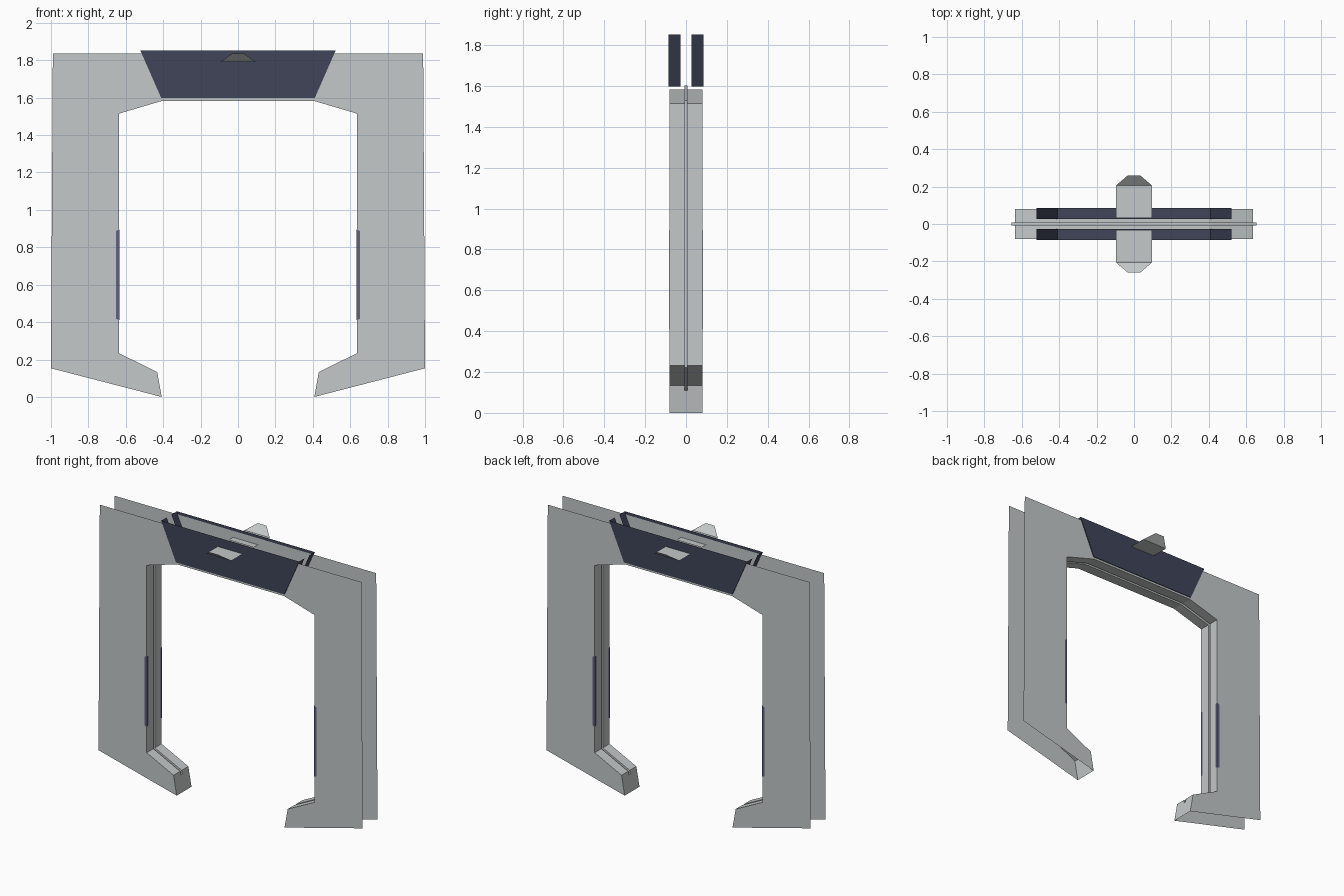
import bpy
from mathutils import Vector

if "Cube" in bpy.data.objects:
    bpy.data.objects.remove(bpy.data.objects["Cube"])


def material(name, rgb):
    m = bpy.data.materials.new(name)
    m.diffuse_color = (*rgb, 1)
    m.use_nodes = True
    m.node_tree.nodes["Principled BSDF"].inputs["Base Color"].default_value = m.diffuse_color
    return m


GREY = material("light grey", (0.55, 0.58, 0.58))
NAVY = material("dark navy", (0.05, 0.06, 0.10))
PURPLE = material("dusk purple", (0.12, 0.12, 0.22))


def build(name, polys, mat):
    """polys: list of (points, hint); each face is turned to look along its hint."""
    verts, faces = [], []
    for pts, hint in polys:
        pts = [Vector(p) for p in pts]
        n = Vector((0, 0, 0))
        for a, b in zip(pts, pts[1:] + pts[:1]):
            n += a.cross(b)
        if n.dot(Vector(hint)) < 0:
            pts.reverse()
        idx = []
        for p in pts:
            t = tuple(round(c, 5) for c in p)
            if t not in verts:
                verts.append(t)
            idx.append(verts.index(t))
        faces.append(idx)
    me = bpy.data.meshes.new(name)
    me.from_pydata(verts, [], faces)
    me.materials.append(mat)
    ob = bpy.data.objects.new(name, me)
    bpy.context.collection.objects.link(ob)
    return ob


def mirrored(half):
    return [(-x, z) for x, z in reversed(half)] + half


D = 0.08    # half depth of the frame
G = 0.008   # half width of the groove
inner = [(0.405, 1.583), (0.635, 1.515), (0.635, 0.233), (0.432, 0.133)]
groove = [(0.408, 1.602), (0.654, 1.528), (0.654, 0.221), (0.428, 0.109)]
tip = (0.408, 0.0)
outer = [tip, (1.0, 0.153), (0.99, 1.835)]
outline = mirrored(inner + outer)
outline = [(-x, z) for x, z in reversed(inner)] + inner + outer \
    + [(-x, z) for x, z in reversed(outer)]

# front and back frame sheets
for s, label in ((-1, "front"), (1, "back")):
    build(label + "_frame_sheet",
          [([(x, s * D, z) for x, z in outline], (0, s, 0))], GREY)

# inner wall with centre groove, plus the foot end faces
P, Q = mirrored(inner), mirrored(groove)
rows = [(P, -D), (P, -G), (Q, -G), (Q, G), (P, G), (P, D)]
centre = Vector((0, 0, 0.9))
walls = []
for (pa, ya), (pb, yb) in zip(rows, rows[1:]):
    for i in range(len(P) - 1):
        quad = [(pa[i][0], ya, pa[i][1]), (pa[i + 1][0], ya, pa[i + 1][1]),
                (pb[i + 1][0], yb, pb[i + 1][1]), (pb[i][0], yb, pb[i][1])]
        mid = sum((Vector(p) for p in quad), Vector()) / 4
        walls.append((quad, centre - mid))
for k, s in ((0, -1), (-1, 1)):
    end = [(p[k][0], y, p[k][1]) for p, y in rows]
    end += [(s * tip[0], D, tip[1]), (s * tip[0], -D, tip[1])]
    walls.append((end, (-s, 0, 0)))
build("inner_wall", walls, GREY)

# dark header troughs, open on top and inside, with a flared plate each
for s, label in ((-1, "front"), (1, "back")):
    yo, yi = s * 0.085, s * 0.026
    bx, tx, bz, tz = 0.41, 0.522, 1.597, 1.852
    polys = [([(-bx, yo, bz), (bx, yo, bz), (tx, yo, tz), (-tx, yo, tz)], (0, s, 0)),
             ([(-bx, yo, bz), (bx, yo, bz), (bx, yi, bz), (-bx, yi, bz)], (0, 0, -1))]
    for e in (-1, 1):
        polys.append(([(e * bx, yo, bz), (e * tx, yo, tz),
                       (e * tx, yi, tz), (e * bx, yi, bz)], (e, 0, 0)))
    build(label + "_header", polys, NAVY)

    w, n, z = 0.095, 0.033, 1.79
    build(label + "_lamp_plate", [
        ([(-w, s * 0.033, z), (w, s * 0.033, z), (w, s * 0.207, z), (-w, s * 0.207, z)], (0, 0, 1)),
        ([(-w, s * 0.207, z), (w, s * 0.207, z), (n, s * 0.26, 1.835), (-n, s * 0.26, 1.835)], (0, 0, 1)),
    ], GREY)

# purple corner strips on the inner edges of the posts
for s, label in ((-1, "front"), (1, "back")):
    for e, side in ((-1, "left"), (1, "right")):
        y, x = s * (D + 0.002), e * 0.633
        z0, z1, t = 0.41, 0.895, 0.007
        xo, yw = e * 0.652, s * (D - 0.015)
        build(f"{label}_{side}_edge_strip", [
            ([(x, y, z0), (xo, y, z0 + t), (xo, y, z1 - t), (x, y, z1)], (0, s, 0)),
            ([(x, y, z0), (x, yw, z0 + t), (x, yw, z1 - t), (x, y, z1)], (-e, 0, 0)),
        ], PURPLE)
